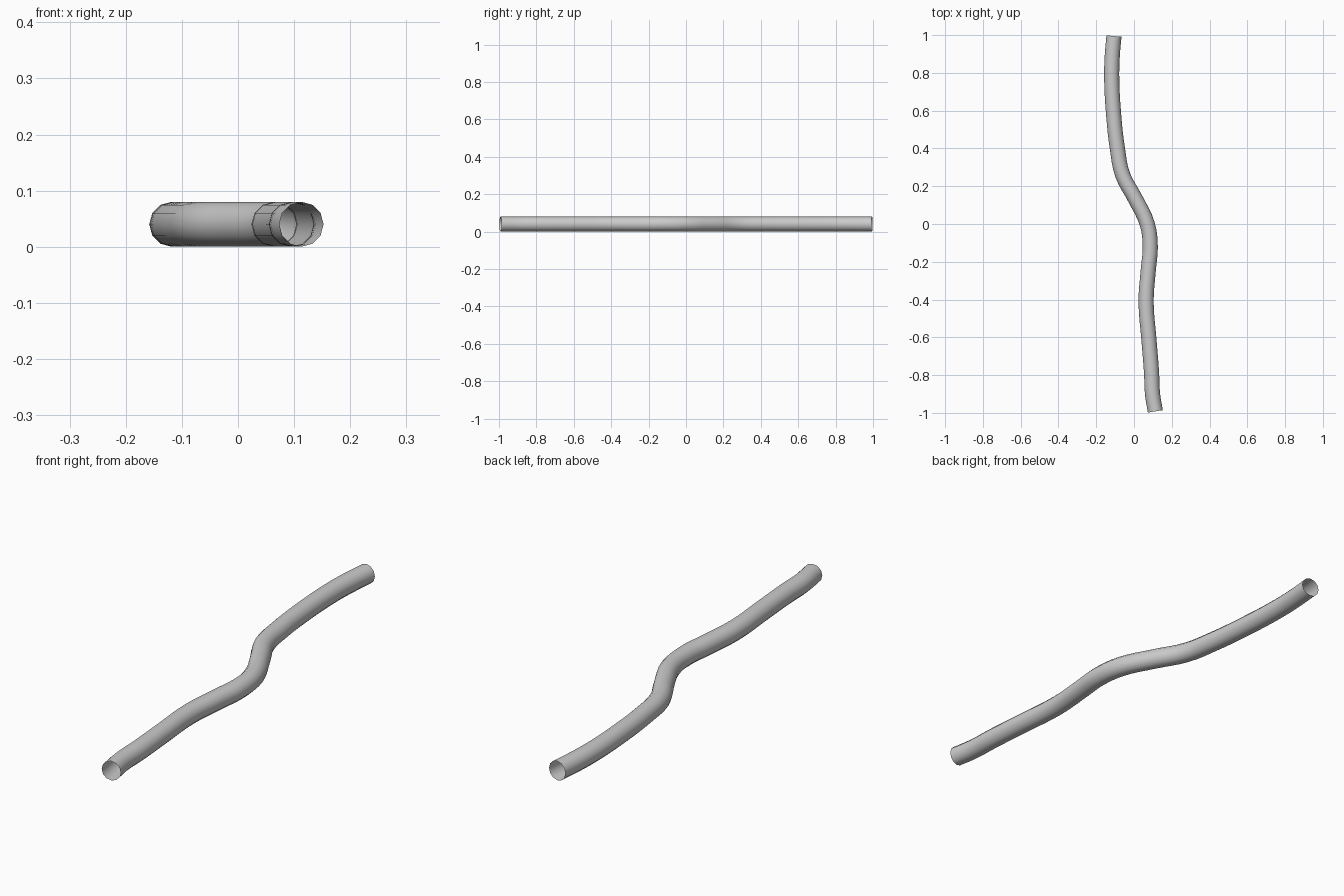
import bpy
import math

if "Cube" in bpy.data.objects:
    bpy.data.objects.remove(bpy.data.objects["Cube"])

RADIUS = 0.04
# Centreline of the winding pipe (x, y)
path = [(0.113, -0.992), (0.098, -0.90), (0.093, -0.79), (0.079, -0.61),
        (0.064, -0.41), (0.076, -0.24), (0.086, -0.12), (0.070, 0.0),
        (0.006, 0.135), (-0.060, 0.26), (-0.088, 0.40), (-0.107, 0.57),
        (-0.118, 0.77), (-0.115, 0.89), (-0.106, 0.995)]

# Open-ended 12-sided pipe swept along a smooth curve
curve = bpy.data.curves.new("pipe", 'CURVE')
curve.dimensions = '3D'
curve.bevel_depth = RADIUS
curve.bevel_resolution = 4
curve.resolution_u = 4
curve.use_fill_caps = False
spline = curve.splines.new('BEZIER')
spline.bezier_points.add(len(path) - 1)
for point, (x, y) in zip(spline.bezier_points, path):
    point.co = (x, y, RADIUS)
    point.handle_left_type = point.handle_right_type = 'AUTO'

pipe = bpy.data.objects.new("pipe", curve)
bpy.context.collection.objects.link(pipe)
bpy.context.view_layer.objects.active = pipe
pipe.select_set(True)
bpy.ops.object.convert(target='MESH')
bpy.ops.object.shade_smooth_by_angle(angle=math.radians(40))
